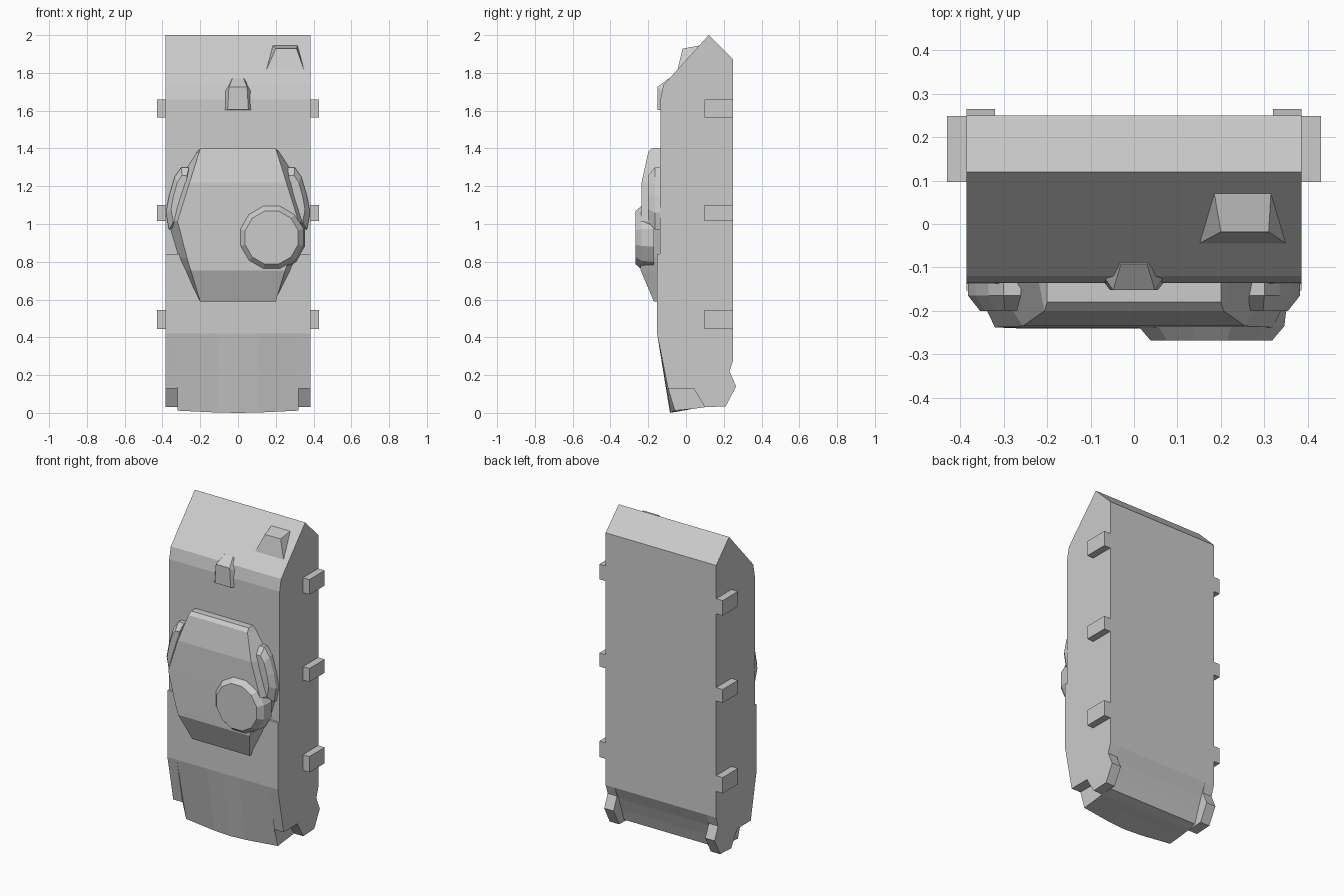
import bpy, bmesh
from math import cos, sin, pi

if "Cube" in bpy.data.objects:
    bpy.data.objects.remove(bpy.data.objects["Cube"])


def loft(name, rings, closed=True):
    """Skin a list of equal-length closed rings and cap both ends."""
    bm = bmesh.new()
    rows = [[bm.verts.new(p) for p in r] for r in rings]
    n = len(rows[0])
    for a, b in zip(rows, rows[1:]):
        for i in range(n):
            j = (i + 1) % n
            bm.faces.new((a[i], a[j], b[j], b[i]))
    bm.faces.new(rows[0])
    bm.faces.new(rows[-1])
    bmesh.ops.remove_doubles(bm, verts=bm.verts, dist=0.0005)
    bmesh.ops.recalc_face_normals(bm, faces=bm.faces)
    me = bpy.data.meshes.new(name)
    bm.to_mesh(me)
    bm.free()
    ob = bpy.data.objects.new(name, me)
    bpy.context.collection.objects.link(ob)
    return ob


def box(name, x, y, z):
    return loft(name, [[(x[0], y[0], h), (x[1], y[0], h), (x[1], y[1], h), (x[0], y[1], h)] for h in z])


# Hull: side-view profiles (y, z) swept across the width
deck = [(-.153, .42), (-.153, .84), (-.138, .84), (-.135, 1.66), (-.12, 1.735), (.12, 2.0), (.25, 1.87)]
side_nose = [(.25, .28), (.23, .22), (.265, .14), (.21, .035), (.10, .03), (.04, .13), (-.095, .13)]
mid_nose = [(.25, .28), (.215, .2), (.185, .12), (.16, .045), (.10, .03), (.04, .022)]
sections = [(.385, side_nose), (.32, side_nose), (.32, mid_nose + [(-.06, .012)]),
            (.11, mid_nose + [(-.08, .002)]), (0, mid_nose + [(-.085, 0)])]
sections = [(-x, p) for x, p in sections] + sections[-2::-1]
loft("hull", [[(x, y, z) for y, z in deck + p] for x, p in sections])

# Turret: rows of (z, roof half width, roof y, base half width)
turret_rows = [(1.40, .2, -.18, .2), (1.38, .206, -.2, .22), (1.22, .256, -.235, .325),
               (1.015, .32, -.238, .372), (.82, .27, -.24, .315), (.755, .25, -.24, .283),
               (.59, .2, -.17, .2)]
loft("turret", [[(-b, -.13, z), (-r, y, z), (r, y, z), (b, -.13, z)] for z, r, y, b in turret_rows])

# Cheek pods on both turret sides
pod = [(.26, 1.30), (.30, 1.30), (.335, 1.25), (.365, 1.15), (.382, 1.06), (.365, .97), (.30, 1.0)]
for s, tag in ((1, "right"), (-1, "left")):
    loft("cheek_pod_" + tag, [
        [(s * x, -.13, z) for x, z in pod],
        [(s * x, -.165, z) for x, z in pod],
        [(s * (.29 + (x - .29) * .7), -.2, 1.13 + (z - 1.13) * .75) for x, z in pod]])

# Twelve-sided cupola with a chamfered rim
loft("cupola", [[(.178 + r * cos(pi * (2 * i + 1) / 12), y, .928 + r * sin(pi * (2 * i + 1) / 12))
                 for i in range(12)] for y, r in ((-.17, .182), (-.235, .174), (-.268, .145))])

# Rear deck fairing
loft("deck_fairing", [
    [(-.08, -.12, 1.6), (-.055, -.152, 1.605), (.055, -.152, 1.605), (.08, -.12, 1.6)],
    [(-.07, -.12, 1.70), (-.048, -.152, 1.725), (.048, -.152, 1.725), (.07, -.12, 1.70)],
    [(-.04, -.085, 1.765), (-.03, -.092, 1.77), (.03, -.092, 1.77), (.04, -.085, 1.765)]])

# Wedge housing on the sloped end plate
loft("end_plate_housing", [
    [(.15, -.045, 1.816), (.20, -.018, 1.928), (.185, .07, 1.945)],
    [(.35, -.045, 1.816), (.31, -.018, 1.928), (.315, .07, 1.945)]])

# Three brackets along each side
for s, tag in ((1, "right"), (-1, "left")):
    for i, (lo, hi) in enumerate(((.445, .545), (1.015, 1.1), (1.565, 1.66))):
        box(f"side_bracket_{tag}_{i + 1}", (s * .37, s * .43), (.097, .249), (lo, hi))
